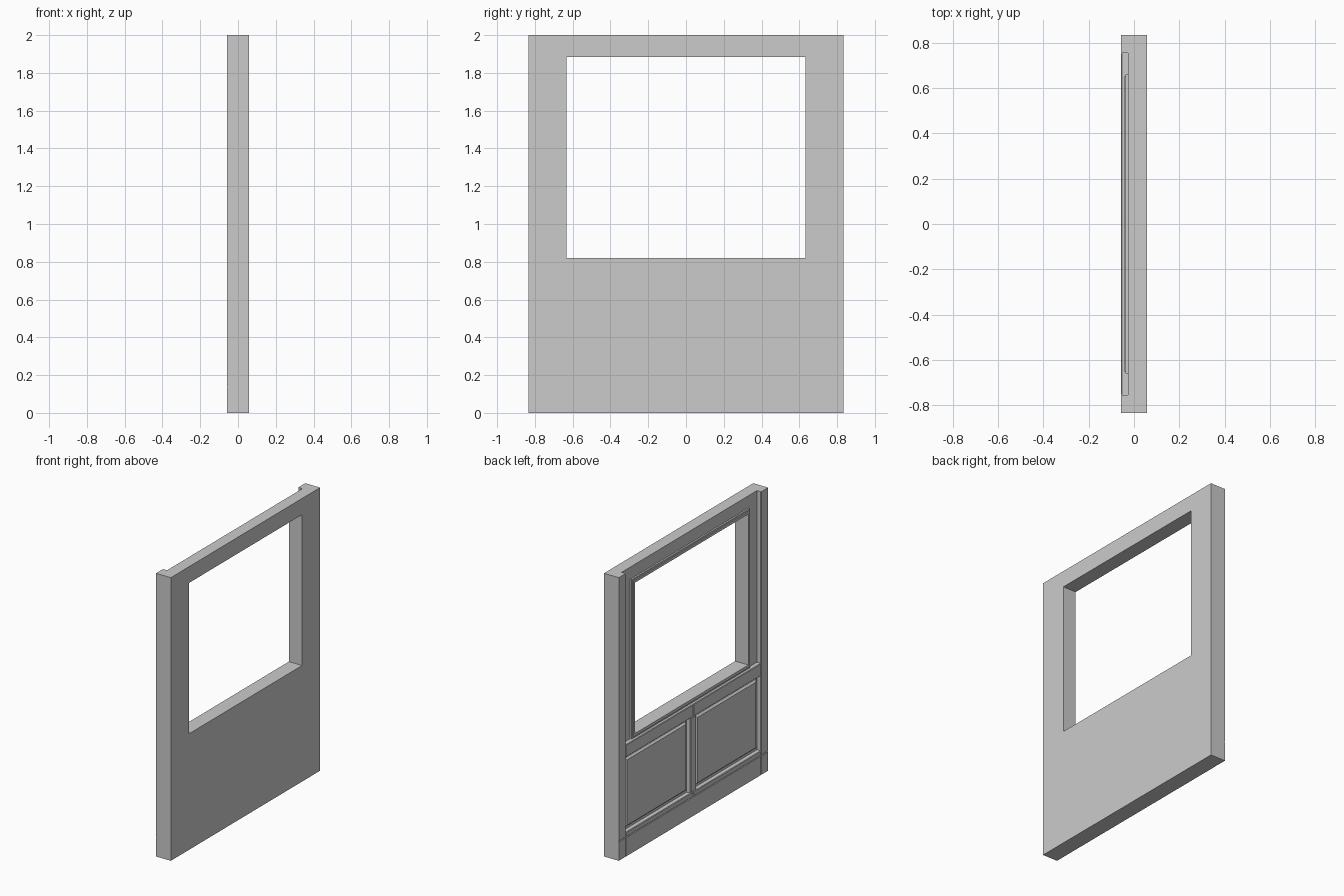
import bpy, bmesh

if "Cube" in bpy.data.objects:
    bpy.data.objects.remove(bpy.data.objects["Cube"])

FRONT = -0.058   # face of the framing boards
BACK = 0.058     # plain side
CORE = -0.026    # recessed face of the wall slab
W, H = 0.833, 2.0


def finish(name, bm):
    bmesh.ops.recalc_face_normals(bm, faces=bm.faces[:])
    me = bpy.data.meshes.new(name)
    bm.to_mesh(me)
    bm.free()
    ob = bpy.data.objects.new(name, me)
    bpy.context.collection.objects.link(ob)
    return ob


def board(name, y0, y1, z0, z1, face=FRONT, bevel=0.004):
    """Board on the slab; only its inner face edges are eased."""
    bm = bmesh.new()
    bmesh.ops.create_cube(bm, size=1)
    for v in bm.verts:
        v.co = (face if v.co.x < 0 else CORE,
                y1 if v.co.y > 0 else y0,
                z1 if v.co.z > 0 else z0)
    edges = []
    for e in bm.edges:
        m = (e.verts[0].co + e.verts[1].co) / 2
        if abs(m.x - face) < 1e-5 and abs(m.y) < W - 0.002 and 0.002 < m.z < H - 0.002:
            edges.append(e)
    bmesh.ops.bevel(bm, geom=edges, offset=bevel, segments=1, affect='EDGES')
    return finish(name, bm)


def ring(name, outer, inner, xs):
    """Rectangular frame; xs = (back x, outer front x, inner front x)."""
    def loop(bm, r, x):
        y0, y1, z0, z1 = r
        return [bm.verts.new((x, y, z)) for y, z in ((y0, z0), (y1, z0), (y1, z1), (y0, z1))]
    bm = bmesh.new()
    loops = [loop(bm, outer, xs[0]), loop(bm, outer, xs[1]),
             loop(bm, inner, xs[2]), loop(bm, inner, xs[0])]
    for k in range(4):
        a, b = loops[k], loops[(k + 1) % 4]
        for i in range(4):
            j = (i + 1) % 4
            bm.faces.new((a[i], a[j], b[j], b[i]))
    return finish(name, bm)


# Wall slab with window opening
opening = (-0.632, 0.632, 0.82, 1.885)
ring("wall_slab", (-W, W, 0, H), opening, (BACK, CORE, CORE))

# Window trim, stepped
ring("window_trim_outer", (-0.66, 0.66, 0.788, 1.914), opening, (CORE, -0.038, -0.038))
ring("window_trim_inner", (-0.65, 0.65, 0.80, 1.903), opening, (CORE, -0.045, -0.045))

# Base board and centre stile
board("base_board", -0.755, 0.755, 0, 0.137)
board("centre_stile", -0.03, 0.03, 0.17, 0.70)

for side, s in (("left", 1), ("right", -1)):
    def span(a, b):
        return sorted((s * a, s * b))

    # Pilaster on its plinth block
    board(side + "_plinth", *span(0.755, W), 0, 0.137)
    board(side + "_pilaster", *span(0.755, W), 0.137, H)

    # Rails above and below the panel
    board(side + "_top_rail", *span(0, 0.755), 0.70, 0.788)
    board(side + "_bottom_rail", *span(0, 0.755), 0.137, 0.17)

    # Raised panel with sloped border
    board(side + "_raised_panel", *span(0.052, 0.733), 0.192, 0.678, face=-0.044, bevel=0.012)
